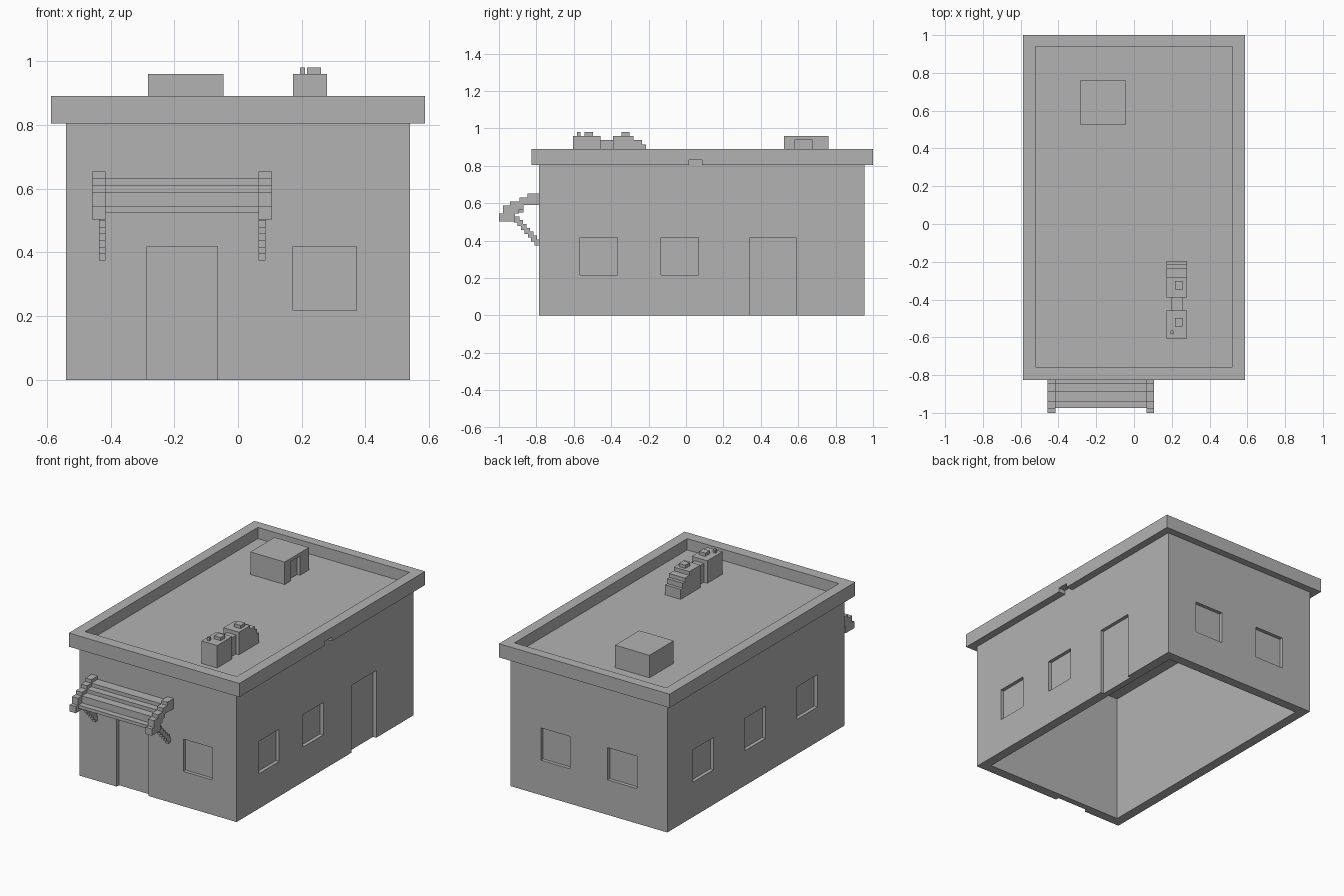
import bpy, bmesh

if "Cube" in bpy.data.objects:
    bpy.data.objects.remove(bpy.data.objects["Cube"], do_unlink=True)

GREY = (0.45, 0.45, 0.45, 1)
mat = bpy.data.materials.new("plain grey")
mat.use_nodes = True
mat.diffuse_color = GREY
mat.node_tree.nodes["Principled BSDF"].inputs["Base Color"].default_value = GREY


def finish(name, bm):
    bmesh.ops.recalc_face_normals(bm, faces=bm.faces)
    mesh = bpy.data.meshes.new(name)
    bm.to_mesh(mesh)
    bm.free()
    mesh.materials.append(mat)
    obj = bpy.data.objects.new(name, mesh)
    bpy.context.collection.objects.link(obj)
    return obj


def boxes(name, *ranges):
    """One object from boxes given as (x0, x1, y0, y1, z0, z1)."""
    bm = bmesh.new()
    for x0, x1, y0, y1, z0, z1 in ranges:
        for v in bmesh.ops.create_cube(bm, size=1)["verts"]:
            v.co.x = x1 if v.co.x > 0 else x0
            v.co.y = y1 if v.co.y > 0 else y0
            v.co.z = z1 if v.co.z > 0 else z0
    return finish(name, bm)


def side_profile(name, points, x0, x1):
    """Extrude a (y, z) outline from x0 to x1."""
    bm = bmesh.new()
    face = bm.faces.new([bm.verts.new((x0, y, z)) for y, z in points])
    new = bmesh.ops.extrude_face_region(bm, geom=[face])["geom"]
    verts = [g for g in new if isinstance(g, bmesh.types.BMVert)]
    bmesh.ops.translate(bm, verts=verts, vec=(x1 - x0, 0, 0))
    return finish(name, bm)


def cut(obj, *ranges):
    cutter = boxes("cutter", *ranges)
    cutter.hide_render = True
    mod = obj.modifiers.new("cut", "BOOLEAN")
    mod.operation, mod.solver, mod.object = "DIFFERENCE", "EXACT", cutter
    bpy.context.view_layer.update()
    graph = bpy.context.evaluated_depsgraph_get()
    result = bpy.data.meshes.new_from_object(obj.evaluated_get(graph))
    obj.modifiers.clear()
    obj.data = result
    bpy.data.objects.remove(cutter, do_unlink=True)


def steps(points, start):
    """Turn (end_y, z) treads into a stair outline beginning at start_y."""
    out, y = [], start
    for end, z in points:
        out += [(y, z), (end, z)]
        y = end
    return out


# Hollow walls
X, FRONT, BACK, TOP = 0.54, -0.785, 0.955, 0.805
T, D = 0.06, 0.022
walls = boxes("walls", (-X, X, FRONT, BACK, 0, TOP))
cut(walls, (-X + T, X - T, FRONT + T, BACK - T, -0.1, TOP + 0.1))

# Recessed windows and doors
SILL, HEAD, HALF = 0.217, 0.418, 0.1
recesses = [(-0.285, -0.065, FRONT - D, FRONT + D, -0.1, HEAD),
            (0.173, 0.372, FRONT - D, FRONT + D, SILL, HEAD),
            (X - D, X + D, 0.342, 0.588, -0.1, HEAD)]
for y in (-0.467, -0.033):
    recesses.append((X - D, X + D, y - HALF, y + HALF, SILL, HEAD))
for y in (-0.42, 0.09, 0.6):
    recesses.append((-X - D, -X + D, y - HALF, y + HALF, SILL, HEAD))
for x in (-0.23, 0.23):
    recesses.append((x - HALF, x + HALF, BACK - D, BACK + D, SILL, HEAD))
cut(walls, *recesses)

# Roof slab with parapet and a small notch under the eave
roof = boxes("roof", (-0.587, 0.587, -0.825, 1.0, TOP, 0.89))
cut(roof, (-0.522, 0.522, -0.757, 0.94, 0.82, 1.0),
    (X, 0.7, 0.017, 0.085, 0.7, 0.83))

# Roof access hut with a doorway
FLOOR = 0.82
hut = boxes("roof_hut", (-0.283, -0.046, 0.525, 0.763, FLOOR, 0.96))
cut(hut, (-0.066, 0.1, 0.583, 0.675, FLOOR - 0.1, 0.94))

# Roof vent units
boxes("vent_box", (0.173, 0.28, -0.605, -0.457, FLOOR, 0.96))
boxes("vent_duct", (0.197, 0.26, -0.46, -0.387, FLOOR, 0.937))
treads = steps([(-0.28, 0.96), (-0.235, 0.937), (-0.215, 0.913), (-0.195, 0.882)], -0.39)
side_profile("stepped_vent", treads + [(-0.195, FLOOR), (-0.39, FLOOR)], 0.173, 0.28)
boxes("vent_caps", (0.216, 0.26, -0.542, -0.498, 0.95, 0.98),
      (0.216, 0.26, -0.346, -0.302, 0.95, 0.98),
      (0.194, 0.21, -0.582, -0.564, 0.95, 0.98))

# Stepped awning: two side rails with a lower panel between
rail = steps([(-0.847, 0.653), (-0.89, 0.632), (-0.94, 0.61),
              (-0.978, 0.588), (-1.0, 0.545)], FRONT)
rail += [(-1.0, 0.503), (-0.915, 0.503), (-0.915, 0.545), (-0.893, 0.545),
         (-0.893, 0.567), (-0.87, 0.567), (-0.87, 0.59), (FRONT, 0.59)]
panel = steps([(-0.847, 0.632), (-0.89, 0.61), (-0.94, 0.588), (-0.975, 0.545)], FRONT)
panel += [(-0.975, 0.525), (-0.915, 0.525), (-0.915, 0.55), (-0.87, 0.55),
          (-0.87, 0.59), (FRONT, 0.59)]
side_profile("awning_panel", panel, -0.416, 0.065)
for side, x0, brace in (("right", -0.458, -0.437), ("left", 0.065, 0.065)):
    side_profile("awning_rail_" + side, rail, x0, x0 + 0.042)
    # Stepped brace down to the wall
    links = []
    for i in range(7):
        y, z = -0.92 + 0.0185 * i, 0.53 - 0.0205 * i
        links.append((brace, brace + 0.021, y, min(y + 0.03, FRONT), z - 0.032, z))
    boxes("awning_brace_" + side, *links)
